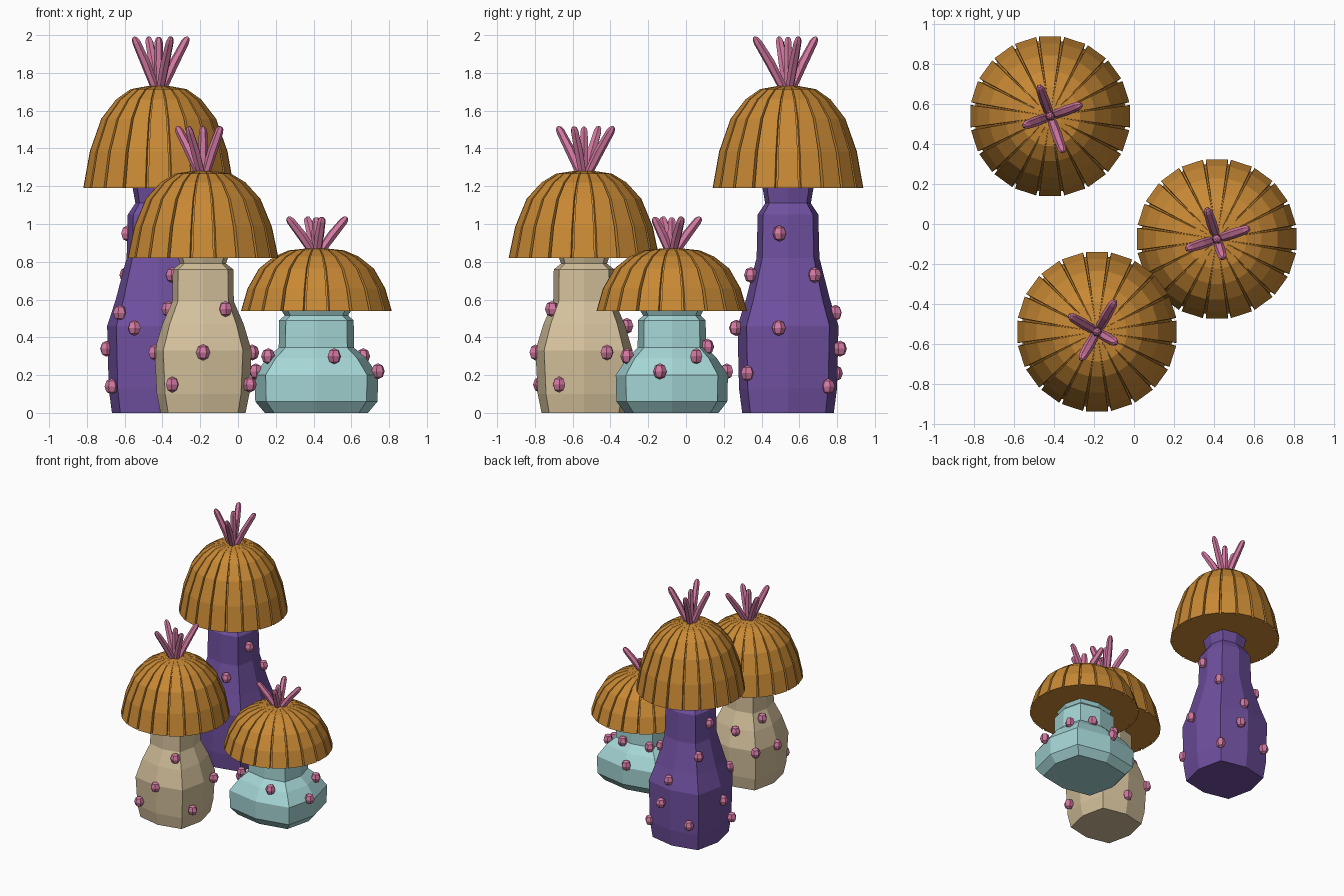
import bpy, bmesh
from math import sin, cos, pi, radians
from mathutils import Vector, Matrix

if "Cube" in bpy.data.objects:
    bpy.data.objects.remove(bpy.data.objects["Cube"])


def material(name, rgb):
    m = bpy.data.materials.new(name)
    m.diffuse_color = (*rgb, 1)
    m.use_nodes = True
    m.node_tree.nodes["Principled BSDF"].inputs["Base Color"].default_value = m.diffuse_color
    return m


def finish(bm, name, mat):
    bmesh.ops.recalc_face_normals(bm, faces=bm.faces)
    me = bpy.data.meshes.new(name)
    bm.to_mesh(me)
    bm.free()
    me.materials.append(mat)
    bpy.context.collection.objects.link(bpy.data.objects.new(name, me))


def loft(bm, rings):
    # Skin a list of point rings and close both ends
    loops = [[bm.verts.new(p) for p in ring] for ring in rings]
    n = len(loops[0])
    for a, b in zip(loops, loops[1:]):
        for i in range(n):
            j = (i + 1) % n
            bm.faces.new((a[i], a[j], b[j], b[i]))
    bm.faces.new(loops[0][::-1])
    bm.faces.new(loops[-1])


def polar(angle, r, z=0):
    return Vector((r * cos(angle), r * sin(angle), z))


def radius_at(profile, z):
    for (r0, z0), (r1, z1) in zip(profile, profile[1:]):
        if z0 <= z <= z1:
            return r0 + (r1 - r0) * (z - z0) / (z1 - z0)


def stem_point(c, stretch, r, angle, z):
    # Rounded-square section: corners sit farther out than the sides
    p = polar(angle, r * (1 + 0.16 * abs(sin(2 * angle))), z)
    return c + Vector((p.x * stretch, p.y / stretch, z))


def stem(name, c, stretch, profile, mat):
    bm = bmesh.new()
    loft(bm, [[stem_point(c, stretch, r, k * pi / 4, z) for k in range(8)] for r, z in profile])
    finish(bm, name, mat)


def dots(name, c, stretch, profile, rows, mat):
    # Low-poly beads on the stem, listed by height
    bm = bmesh.new()
    for z, angles in rows.items():
        for a in map(radians, angles):
            p = stem_point(c, stretch, radius_at(profile, z), a, z)
            m = Matrix.Translation(p) @ Matrix.Rotation(a, 4, 'Z') @ Matrix.Diagonal((1, 1, 1.15, 1))
            bmesh.ops.create_uvsphere(bm, u_segments=6, v_segments=4, radius=0.037, matrix=m)
    finish(bm, name, mat)


def cap(name, c, z0, height, mat):
    # Dome of 20 flat panels separated by narrow grooves
    dome = [(0.403, 0), (0.368, 0.36), (0.307, 0.68), (0.227, 0.87), (0.15, 0.97), (0.06, 1)]
    panel = [(-7.9, 1), (7.9, 1), (8.3, 0.94), (9.7, 0.94)]
    bm = bmesh.new()
    loft(bm, [[c + polar(radians(18 * k + off), r * f, z0 + h * height)
               for k in range(20) for off, f in panel] for r, h in dome])
    finish(bm, name, mat)


def tentacles(name, c, z0, rise, start, reach, mat):
    # One upright finger and four tapered ones a quarter turn apart
    bm = bmesh.new()
    outs = [polar(radians(start + 90 * k), r) for k, r in enumerate(reach)] + [Vector()]
    for out in outs:
        base = c + out * 0.12 + Vector((0, 0, z0 - 0.02))
        tip = c + out + Vector((0, 0, z0 + rise))
        mid = (base + tip) / 2 - out * 0.08
        rings = []
        for t, r in ((0, 0.022), (0.5, 0.026), (0.9, 0.022), (0.97, 0.016), (1, 0.007)):
            p = base * (1 - t) ** 2 + mid * 2 * t * (1 - t) + tip * t * t
            q = ((mid - base) * (1 - t) + (tip - mid) * t).to_track_quat('Z', 'Y')
            rings.append([p + q @ polar(k * pi / 3, r) for k in range(6)])
        loft(bm, rings)
    finish(bm, name, mat)


orange = material("orange", (0.58, 0.25, 0.035))
pink = material("pink", (0.65, 0.19, 0.36))


def mushroom(name, x, y, stretch, color, profile, rows, cap_z, cap_h, rise, start, reach):
    c = Vector((x, y, 0))
    stem(name + "_stem", c, stretch, profile, material(name + "_stem_color", color))
    dots(name + "_dots", c, stretch, profile, rows, pink)
    cap(name + "_cap", c, cap_z, cap_h, orange)
    tentacles(name + "_tentacles", c, cap_z + cap_h, rise, start, reach, pink)


# Tall purple mushroom at the back left
mushroom("tall", -0.42, 0.54, 1.01, (0.16, 0.08, 0.35),
         [(0.245, 0), (0.262, 0.13), (0.27, 0.46), (0.225, 0.6), (0.168, 0.82), (0.162, 1.05),
          (0.122, 1.11), (0.138, 1.2)],
         {0.95: (180, 345), 0.73: (40, 140, 290), 0.53: (85, 225), 0.45: (350, 245, 280),
          0.34: (75, 185), 0.21: (122, 315), 0.14: (45, 215)},
         1.19, 0.54, 0.26, 20, (0.165, 0.16, 0.14, 0.19))

# Middle tan mushroom at the front
mushroom("middle", -0.185, -0.54, 1, (0.66, 0.53, 0.33),
         [(0.225, 0), (0.245, 0.1), (0.257, 0.33), (0.215, 0.47), (0.163, 0.59), (0.16, 0.76),
          (0.122, 0.79), (0.135, 0.83)],
         {0.55: (305, 155), 0.46: (100,), 0.32: (25, 135, 180, 270), 0.15: (90, 235, 332)},
         0.82, 0.46, 0.235, 60, (0.18, 0.16, 0.16, 0.11))

# Short teal mushroom at the right
mushroom("short", 0.415, -0.075, 1.05, (0.38, 0.67, 0.67),
         [(0.26, 0), (0.308, 0.06), (0.312, 0.2), (0.25, 0.29), (0.19, 0.345), (0.188, 0.49),
          (0.16, 0.515), (0.18, 0.55)],
         {0.35: (70, 130), 0.3: (30, 205, 290), 0.22: (95, 185, 348)},
         0.54, 0.33, 0.165, 18, (0.17, 0.16, 0.16, 0.1))
